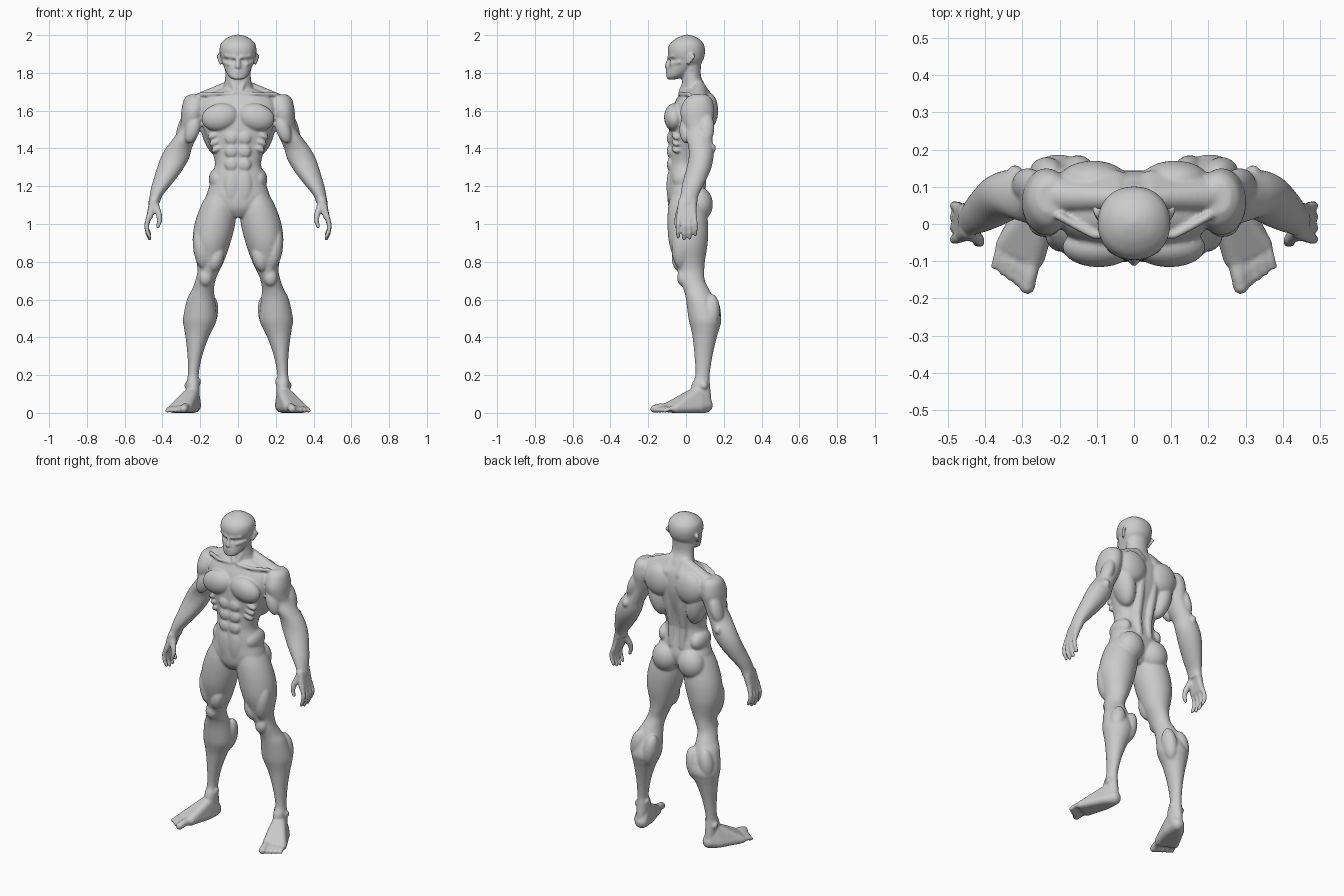
import bpy, bmesh, math
from mathutils import Matrix, Vector

body = bmesh.new()


def absorb(bm):
    """Merge a finished closed part into the body."""
    bmesh.ops.recalc_face_normals(bm, faces=bm.faces)
    me = bpy.data.meshes.new("part")
    bm.to_mesh(me)
    bm.free()
    body.from_mesh(me)
    bpy.data.meshes.remove(me)


def spline(a, b, c, d, t):
    return tuple(0.5 * (2 * q + (r - p) * t + (2 * p - 5 * q + 4 * r - s) * t * t
                        + (3 * q - p - 3 * r + s) * t ** 3) for p, q, r, s in zip(a, b, c, d))


def loft(rows, power=2.0, n=32, steps=4):
    """Skin level sections given as (z, x0, x1, y0, y1)."""
    secs = []
    for i in range(len(rows) - 1):
        a, d = rows[max(i - 1, 0)], rows[min(i + 2, len(rows) - 1)]
        secs += [spline(a, rows[i], rows[i + 1], d, k / steps) for k in range(steps)]
    secs.append(rows[-1])
    bm = bmesh.new()
    rings = []
    for z, x0, x1, y0, y1 in secs:
        ring = []
        for k in range(n):
            c, s = math.cos(math.tau * k / n), math.sin(math.tau * k / n)
            c = math.copysign(abs(c) ** (2 / power), c)
            s = math.copysign(abs(s) ** (2 / power), s)
            ring.append(bm.verts.new(((x0 + x1 + (x1 - x0) * c) / 2, (y0 + y1 + (y1 - y0) * s) / 2, z)))
        rings.append(ring)
    for p, q in zip(rings, rings[1:]):
        for k in range(n):
            bm.faces.new((p[k], p[(k + 1) % n], q[(k + 1) % n], q[k]))
    bm.faces.new(rings[0])
    bm.faces.new(rings[-1])
    absorb(bm)


def centred(rows):
    return [(z, -h, h, y0, y1) for z, h, y0, y1 in rows]


def muscle(x, y, z, rx, ry, rz, tilt=0):
    """Ellipsoid, tilted sideways in degrees."""
    bm = bmesh.new()
    m = Matrix.Translation((x, y, z)) @ Matrix.Rotation(math.radians(tilt), 4, 'Y') @ Matrix.Diagonal((rx, ry, rz, 1))
    bmesh.ops.create_icosphere(bm, subdivisions=4, radius=1, matrix=m)
    absorb(bm)


def hull(*balls):
    """Convex skin around balls given as (x, y, z, r)."""
    bm = bmesh.new()
    for x, y, z, r in balls:
        bmesh.ops.create_icosphere(bm, subdivisions=3, radius=r, matrix=Matrix.Translation((x, y, z)))
    res = bmesh.ops.convex_hull(bm, input=bm.verts[:])
    junk = {e for e in res["geom_interior"] + res["geom_unused"] if isinstance(e, bmesh.types.BMVert)}
    bmesh.ops.delete(bm, geom=list(junk), context='VERTS')
    absorb(bm)


def limb(*balls):
    for a, b in zip(balls, balls[1:]):
        hull(a, b)


# Torso from crotch to collar
loft(centred([(1.035, .04, -.06, .05), (1.08, .11, -.09, .09), (1.14, .165, -.098, .11),
              (1.2, .152, -.095, .10), (1.26, .14, -.092, .088), (1.32, .122, -.088, .085),
              (1.4, .143, -.085, .10), (1.48, .175, -.09, .125), (1.56, .2, -.085, .142),
              (1.63, .205, -.065, .142), (1.68, .17, -.04, .13), (1.715, .09, -.02, .11)]), 2.3)

# Neck
loft(centred([(1.66, .12, -.03, .13), (1.72, .08, -.022, .11), (1.78, .068, -.022, .08), (1.85, .068, -.03, .08)]))

# Head: jaw, sunken eye band, cranium
loft(centred([(1.766, .03, -.1, -.05), (1.782, .05, -.103, -.01), (1.81, .066, -.099, .03),
              (1.845, .08, -.093, .075), (1.866, .087, -.08, .09), (1.885, .093, -.092, .097),
              (1.92, .098, -.097, .101), (1.955, .091, -.085, .092), (1.982, .064, -.053, .066),
              (1.996, .034, -.022, .037), (2.002, .008, 0, .015)]), 2.15)
hull((.018, -.088, 1.884, .012), (.062, -.068, 1.89, .011))                        # brow
hull((.045, -.078, 1.845, .011), (.075, -.035, 1.858, .012))                       # cheekbone
hull((0, -.09, 1.88, .008), (0, -.108, 1.832, .008), (.012, -.095, 1.831, .007))   # nose
muscle(.034, -.069, 1.867, .017, .014, .009)                                       # eye
hull((0, -.104, 1.808, .005), (.024, -.092, 1.806, .004))                          # upper lip
hull((0, -.102, 1.797, .005), (.02, -.093, 1.798, .004))                           # lower lip
hull((.098, .03, 1.895, .01), (.093, .012, 1.85, .008), (.106, .042, 1.885, .007)) # ear

# Shoulder girdle and chest
hull((.045, .07, 1.73, .03), (.21, .075, 1.645, .045), (.05, .1, 1.66, .045))
limb((.018, -.03, 1.69, .011), (.11, -.03, 1.69, .01), (.2, .02, 1.685, .012))
limb((.012, -.028, 1.7, .012), (.058, .025, 1.82, .014))
muscle(.095, -.062, 1.565, .098, .054, .073, 12)
muscle(.135, .07, 1.5, .06, .075, .14, 12)
muscle(.11, .12, 1.6, .09, .05, .095, 10)
limb((.035, .085, 1.2, .022), (.04, .075, 1.32, .025), (.045, .1, 1.46, .03), (.045, .12, 1.6, .03))

# Abdominals, ribs and flank
for i in range(3):
    muscle(.034, -.083, 1.455 - .07 * i, .035, .018, .035)
    muscle(.125 - .01 * i, -.05, 1.47 - .035 * i, .04, .025, .018, 25)
muscle(.033, -.083, 1.2, .04, .02, .09)
muscle(.11, .01, 1.235, .045, .08, .06)

# Buttock
muscle(.088, .07, 1.105, .083, .072, .09, -10)

# Leg
loft([(1.18, .04, .15, -.07, .09), (1.1, .01, .195, -.093, .105), (1.0, .015, .23, -.098, .117),
      (.9, .04, .24, -.09, .115), (.8, .075, .22, -.06, .1), (.75, .1, .215, -.045, .097),
      (.7, .12, .226, -.032, .1), (.65, .127, .245, -.012, .125), (.6, .122, .27, 0, .15),
      (.5, .113, .291, .013, .186), (.45, .13, .286, .025, .178), (.4, .155, .278, .035, .163),
      (.3, .19, .267, .045, .14), (.2, .208, .266, .05, .125), (.15, .203, .273, .03, .127),
      (.07, .205, .27, .02, .135), (.02, .21, .265, .03, .135)])
muscle(.172, -.015, .715, .036, .032, .045)
muscle(.115, -.03, .82, .04, .045, .075, -15)
muscle(.195, -.025, .87, .042, .05, .11, 8)
muscle(.15, .135, .52, .042, .05, .1, -10)
muscle(.235, .135, .54, .045, .045, .09, -10)
for x, y, z in ((.21, .085, .165), (.27, .095, .145)):
    muscle(x, y, z, .014, .02, .02)

# Foot and toes
hull((.235, .102, .04, .04), (.24, .07, .11, .035), (.245, .01, .085, .03), (.235, .03, .03, .03),
     (.268, -.09, .03, .029), (.35, -.055, .022, .022), (.275, .07, .03, .03))
for i in range(5):
    t = i / 4
    r = .021 - .008 * t if i == 0 else .016 - .004 * t
    base = Vector((.272, -.095, .03)).lerp(Vector((.358, -.058, .022)), t)
    tip = Vector((.287, -.168, r)).lerp(Vector((.373, -.112, r)), t)
    mid = base.lerp(tip, .55) + Vector((0, 0, .005))
    limb((*base, r + .002), (*mid, r), (*tip, r))

# Arm from shoulder cap to wrist
loft([(1.685, .2, .26, .03, .11), (1.66, .17, .286, -.005, .138), (1.6, .17, .3, -.03, .15),
      (1.54, .185, .303, -.02, .142), (1.5, .2, .312, 0, .137), (1.45, .222, .345, .003, .14),
      (1.4, .245, .383, .014, .146), (1.35, .258, .41, .014, .145), (1.3, .285, .428, .004, .135),
      (1.25, .32, .443, -.01, .115), (1.2, .36, .458, -.022, .09), (1.15, .4, .468, -.03, .066),
      (1.11, .415, .475, -.035, .06)])
muscle(.24, .0, 1.5, .038, .035, .075, -18)
muscle(.285, .105, 1.51, .035, .045, .09, -18)
muscle(.32, .14, 1.4, .02, .018, .025)

# Hand, fingers and thumb
hull((.445, -.018, 1.12, .024), (.447, .036, 1.12, .023), (.467, -.035, 1.04, .016), (.47, .04, 1.04, .015))
for i in range(4):
    y, drop = -.037 + .027 * i, (.01, 0, .004, .022)[i]
    limb((.47, y, 1.045, .0145), (.484, y * 1.12, .99 + drop / 2, .0125),
         (.48, y * 1.15, .95 + drop, .0115), (.467, y * 1.12, .922 + drop, .01))
limb((.44, -.02, 1.1, .022), (.418, -.042, 1.05, .016), (.415, -.05, 1.015, .013), (.425, -.05, .985, .01))

# Fuse both halves into one smooth skin
mesh = bpy.data.meshes.new("body")
body.to_mesh(mesh)
body.free()
figure = bpy.data.objects.new("body", mesh)
bpy.context.collection.objects.link(figure)
skin = bpy.data.materials.new("grey_skin")
skin.diffuse_color = (0.6, 0.6, 0.6, 1)
mesh.materials.append(skin)
mirror = figure.modifiers.new("mirror", 'MIRROR')
mirror.use_mirror_merge = False
fuse = figure.modifiers.new("fuse", 'REMESH')
fuse.mode = 'VOXEL'
fuse.voxel_size = 0.0065
fuse.use_smooth_shade = True
relax = figure.modifiers.new("relax", 'SMOOTH')
relax.factor, relax.iterations = 0.5, 4

bpy.context.view_layer.objects.active = figure
figure.select_set(True)
for name in ("mirror", "fuse", "relax"):
    bpy.ops.object.modifier_apply(modifier=name)
bpy.ops.object.shade_smooth()
